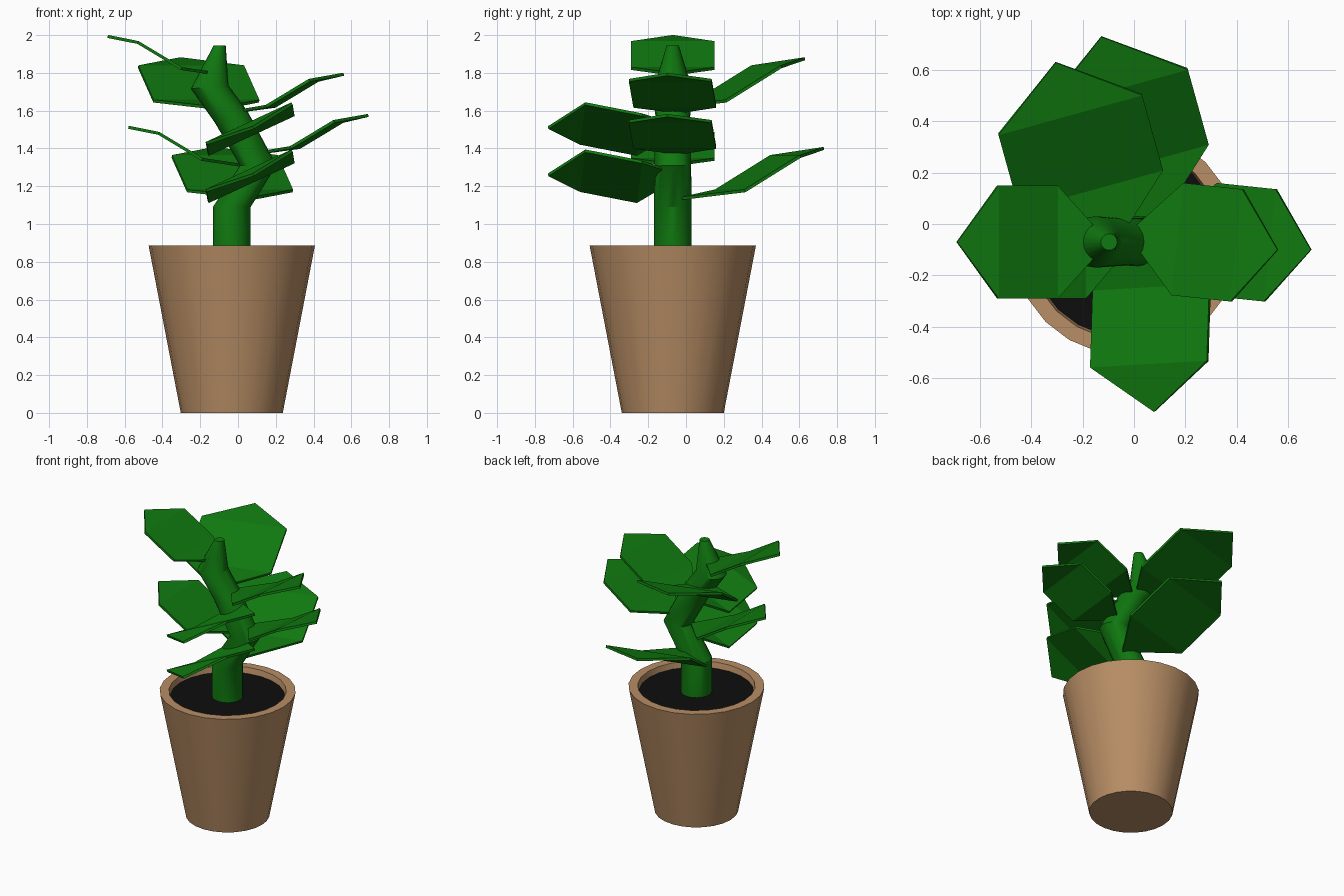
import bpy, bmesh, math
from mathutils import Matrix, Vector

if "Cube" in bpy.data.objects:
    bpy.data.objects.remove(bpy.data.objects["Cube"])


def material(name, rgb):
    m = bpy.data.materials.new(name)
    m.diffuse_color = (*rgb, 1)
    m.use_nodes = True
    m.node_tree.nodes["Principled BSDF"].inputs["Base Color"].default_value = m.diffuse_color
    return m


GREEN = material("leaf green", (0.005, 0.19, 0.005))
CLAY = material("clay brown", (0.48, 0.27, 0.13))
SOIL = material("dark soil", (0.004, 0.004, 0.004))
CX, CY = -0.033, -0.07      # pot axis


def make_object(name, bm, mat, smooth=False):
    bmesh.ops.recalc_face_normals(bm, faces=bm.faces)
    me = bpy.data.meshes.new(name)
    bm.to_mesh(me)
    bm.free()
    me.materials.append(mat)
    ob = bpy.data.objects.new(name, me)
    bpy.context.collection.objects.link(ob)
    if smooth:
        bpy.ops.object.select_all(action='DESELECT')
        ob.select_set(True)
        bpy.context.view_layer.objects.active = ob
        bpy.ops.object.shade_smooth_by_angle(angle=math.radians(30))
    return ob


def tube(name, rings, sides, mat):
    """Loft circles given as (x, z, radius, tilt in degrees), with end caps."""
    bm = bmesh.new()
    loops = []
    for x, z, r, tilt in rings:
        rot = Matrix.Rotation(math.radians(tilt), 3, 'Y')
        c = Vector((x, CY, z))
        loops.append([bm.verts.new(c + rot @ Vector((r * math.cos(a), r * math.sin(a), 0)))
                      for a in (2 * math.pi * i / sides for i in range(sides))])
    for lo, hi in zip(loops, loops[1:]):
        for i in range(sides):
            j = (i + 1) % sides
            bm.faces.new((lo[i], lo[j], hi[j], hi[i]))
    bm.faces.new(loops[0])
    bm.faces.new(loops[-1])
    return make_object(name, bm, mat, True)


# Pot with rim and recess, then soil and bent stem
tube("pot", [(CX, 0, 0.27, 0), (CX, 0.885, 0.44, 0), (CX, 0.885, 0.38, 0),
             (CX, 0.835, 0.37, 0)], 24, CLAY)
tube("soil", [(CX, 0.836, 0.369, 0), (CX, 0.845, 0.371, 0)], 24, SOIL)
tube("stem", [(CX, 0.84, 0.1, 0), (CX, 1.09, 0.1, 0), (0.107, 1.31, 0.097, 0),
              (-0.035, 1.565, 0.092, -18), (-0.15, 1.725, 0.1, -5),
              (-0.097, 1.945, 0.032, 0)], 20, GREEN)


def leaf(name, tip, yaw, size=1.0, pitch=0, roll=0):
    """Six-cornered leaf bent upwards, placed by its tip."""
    rot = (Matrix.Rotation(math.radians(yaw), 3, 'Z')
           @ Matrix.Rotation(math.radians(-pitch), 3, 'Y')
           @ Matrix.Rotation(math.radians(roll), 3, 'X'))
    end = Vector((0.59, 0, 0.2))
    pts = [(0, 0, 0), (0.2, -0.22, 0.03), (0.43, -0.22, 0.168), end,
           (0.43, 0.22, 0.168), (0.2, 0.22, 0.03)]
    bm = bmesh.new()
    v = [bm.verts.new(Vector(tip) + rot @ (size * (Vector(p) - end))) for p in pts]
    for f in ((0, 1, 5), (1, 2, 4, 5), (2, 3, 4)):
        bm.faces.new([v[i] for i in f])
    ob = make_object(name, bm, GREEN)
    mod = ob.modifiers.new("thickness", 'SOLIDIFY')
    mod.thickness = 0.016
    mod.offset = 0


# Leaves around the stem, in pairs above each other
leaf("left_leaf_upper", (-0.69, -0.07, 1.993), 180)
leaf("left_leaf_lower", (-0.58, -0.07, 1.512), 180)
leaf("right_leaf_upper", (0.56, -0.10, 1.793), -6)
leaf("right_leaf_lower", (0.69, -0.10, 1.575), -6)
leaf("back_leaf_upper", (-0.305, 0.63, 1.875), 105.5, 1.32)
leaf("back_leaf_lower", (-0.127, 0.73, 1.4), 105.5, 1.32)
leaf("front_leaf_upper", (0.08, -0.73, 1.51), -78.6, 1.14, -17, 26)
leaf("front_leaf_lower", (0.08, -0.73, 1.26), -78.6, 1.14, -17, 26)
